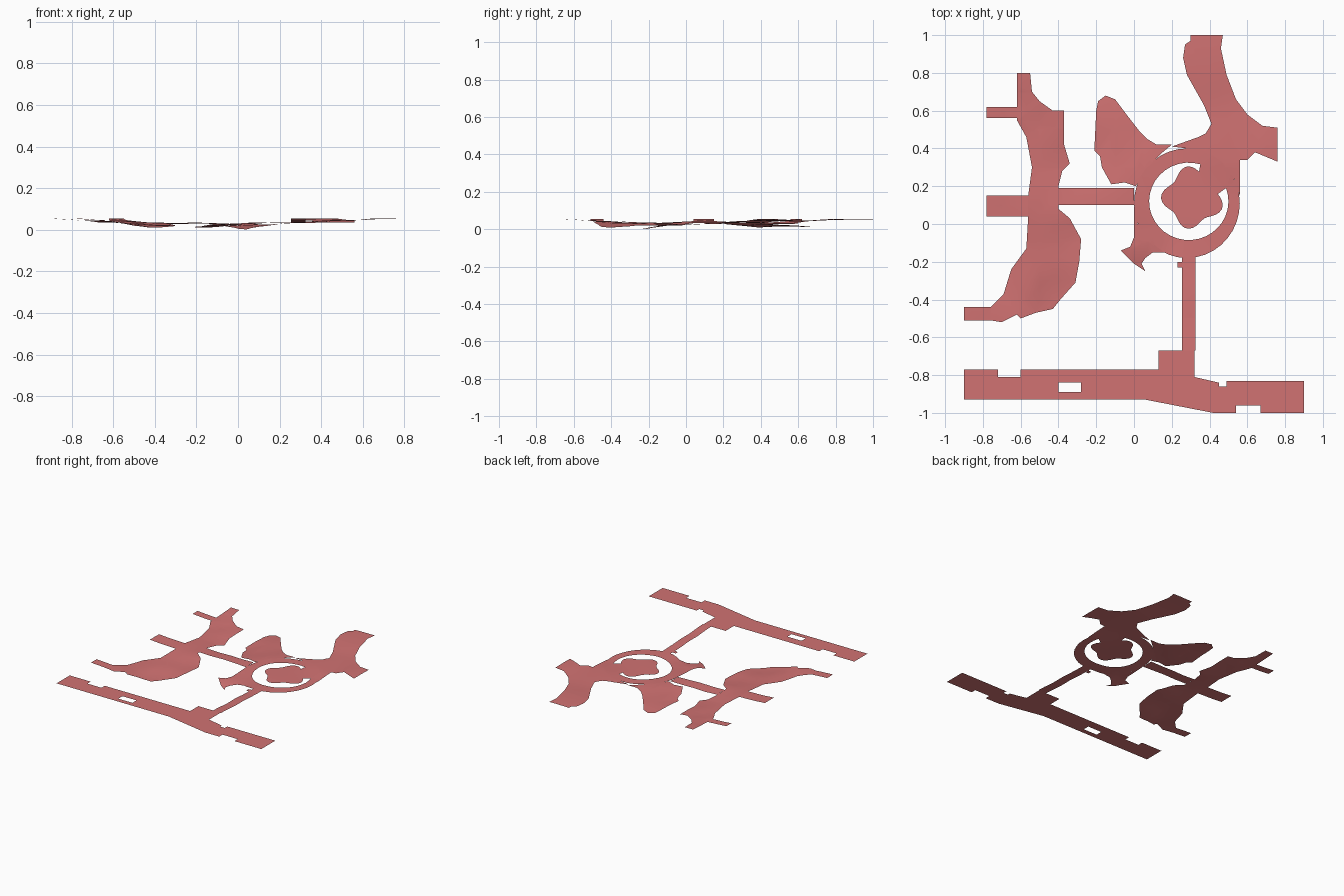
import bpy
import bmesh
from math import cos, sin, pi, radians
from mathutils import Vector

default_cube = bpy.data.objects.get("Cube")
if default_cube:
    bpy.data.objects.remove(default_cube, do_unlink=True)

# One flat colour for the whole floor
floor_red = bpy.data.materials.new("dusty_red")
floor_red.use_nodes = True
colour = (.64, .17, .17, 1)
floor_red.diffuse_color = colour
floor_red.node_tree.nodes["Principled BSDF"].inputs["Base Color"].default_value = colour

ROAD_LEVEL = .055
ROAD_EDGE = -.67

# Places on the gently rolling ground, grouped by their height
SPOTS_BY_HEIGHT = {
    ROAD_LEVEL: [(-.8, .6), (-.8, .1), (-.9, -.5), (-.6, .8), (.7, .4), (.4, .9), (.3, -.7)],
    .045: [(-.6, .6), (-.6, .1), (-.7, -.5), (.5, .4), (.3, -.4)],
    .035: [(-.5, .5), (-.6, -.3), (-.4, .1), (-.2, .1), (.1, .3), (.3, .1), (.3, -.2), (.5, .1)],
    .02: [(-.3, .3), (-.3, -.1), (0, -.1), (-.1, .4)],
    .01: [(-.4, -.4), (-.2, .7), (-.2, .4)],
    0: [(.05, -.25)],
}


def ground_height(x, y):
    """Blend the known heights by distance; the front road itself is level."""
    if y < ROAD_EDGE:
        return ROAD_LEVEL
    total = weight_sum = 0
    for height, spots in SPOTS_BY_HEIGHT.items():
        for spot in spots:
            weight = ((Vector((x, y)) - Vector(spot)).length + .01) ** -3
            total += weight * height
            weight_sum += weight
    return total / weight_sum


def rectangle(left, right, front, back):
    return [(left, front), (right, front), (right, back), (left, back)]


def arc(centre, radius_at, start, end, count):
    """Points along an arc whose x and y radii may vary with the angle."""
    points = []
    for i in range(count):
        angle = radians(start + (end - start) * i / (count - 1))
        radius_x, radius_y = radius_at(angle)
        points.append((centre[0] + radius_x * cos(angle), centre[1] + radius_y * sin(angle)))
    return points


def floor_part(name, outline, holes=(), step=.1):
    """Fill an outline with optional holes, cut it on a grid and drape it."""
    bm = bmesh.new()
    for loop in (outline, *holes):
        verts = [bm.verts.new((x, y, 0)) for x, y in loop]
        for a, b in zip(verts, verts[1:] + verts[:1]):
            bm.edges.new((a, b))
    bmesh.ops.triangle_fill(bm, edges=bm.edges[:], use_beauty=True, normal=(0, 0, 1))

    # Grid cuts let the sheet bend
    for axis in (Vector((1, 0, 0)), Vector((0, 1, 0))):
        for i in range(-10, 11):
            bmesh.ops.bisect_plane(
                bm, geom=bm.verts[:] + bm.edges[:] + bm.faces[:],
                plane_co=axis * i * step, plane_no=axis, dist=.0001)
    bmesh.ops.triangulate(bm, faces=bm.faces[:])
    for vert in bm.verts:
        vert.co.z = ground_height(vert.co.x, vert.co.y)
    for face in bm.faces:
        face.normal_update()
        if face.normal.z < 0:
            face.normal_flip()
        face.smooth = True

    mesh = bpy.data.meshes.new(name)
    bm.to_mesh(mesh)
    bm.free()
    mesh.materials.append(floor_red)
    part = bpy.data.objects.new(name, mesh)
    bpy.context.scene.collection.objects.link(part)


# Level front road with its slot, and the side road up to the plaza
front_road_outline = [
    (-.9, -.77), (-.72, -.77), (-.72, -.81), (-.6, -.81), (-.6, -.77),
    (.13, -.77), (.13, ROAD_EDGE), (.32, ROAD_EDGE), (.32, -.81), (.45, -.84),
    (.45, -.86), (.49, -.86), (.49, -.83), (.9, -.83), (.9, -1), (.67, -1),
    (.67, -.96), (.54, -.96), (.54, -1), (.42, -1), (.06, -.93), (-.9, -.93),
]
floor_part("front_road", front_road_outline, holes=[rectangle(-.4, -.28, -.89, -.84)])
floor_part("side_road", rectangle(.255, .325, ROAD_EDGE, -.17))
floor_part("side_road_nub", rectangle(.23, .255, -.23, -.2))

# Right-hand street with its three stubs and the passage to the plaza
floor_part("street", [
    (-.62, .8), (-.55, .8), (-.54, .7), (-.5, .65), (-.43, .6), (-.37, .6),
    (-.37, .42), (-.34, .32), (-.38, .28), (-.4, .2), (-.4, .08), (-.34, .03),
    (-.28, -.08), (-.29, -.2), (-.31, -.31), (-.39, -.4), (-.43, -.45),
    (-.52, -.47), (-.6, -.5), (-.62, -.48), (-.7, -.52), (-.76, -.51),
    (-.76, -.44), (-.69, -.37), (-.65, -.24), (-.57, -.13), (-.56, .04),
    (-.56, .15), (-.54, .3), (-.57, .46), (-.62, .55), (-.62, .7),
])
floor_part("back_stub", rectangle(-.78, -.62, .56, .62))
floor_part("middle_stub", rectangle(-.78, -.56, .04, .15))
floor_part("front_stub", rectangle(-.9, -.76, -.51, -.44))
floor_part("link_passage", rectangle(-.4, 0, .1, .19))

# Round plaza; a curved opening leaves a ragged island joined at one corner
plaza_rim = arc((.28, .11), lambda angle: (.28, .29), 0, 350, 36)
opening_rim = arc((.29, .12), lambda angle: (.21, .205), 73, 380, 30)


def ragged_radius(angle):
    radius = .147 + .02 * cos(4.5 * (angle - pi))
    return radius, radius


island_rim = arc((.31, .14), ragged_radius, 368, 76, 40)
floor_part("plaza", plaza_rim, holes=[opening_rim + island_rim])

# Rounded lobe behind the plaza and the small pointed foot in front of it
floor_part("back_lobe", [
    (.01, .2), (-.02, .21), (-.05, .22), (-.12, .21), (-.17, .3), (-.18, .36),
    (-.21, .39), (-.2, .6), (-.19, .65), (-.15, .68), (-.1, .66), (-.04, .58),
    (.03, .49), (.07, .45), (.12, .42), (.2, .42), (.14, .37), (.06, .29),
])
floor_part("front_foot", [
    (0, .1), (0, -.07), (-.02, -.12), (-.07, -.14), (0, -.21), (.06, -.25),
    (.04, -.21), (.06, -.18), (.1, -.15), (.16, -.15), (.08, -.09), (.02, 0),
])

# Forked passage at the back
floor_part("back_passage", [
    (.2, .41), (.34, .46), (.38, .48), (.41, .53), (.37, .63), (.28, .79),
    (.26, .88), (.27, .95), (.3, .97), (.3, 1), (.47, 1), (.46, .93),
    (.49, .79), (.54, .66), (.6, .58), (.68, .52), (.76, .51), (.76, .33),
    (.64, .38), (.6, .34), (.56, .34), (.56, .15), (.53, .24), (.48, .31),
    (.38, .38), (.28, .4),
])
